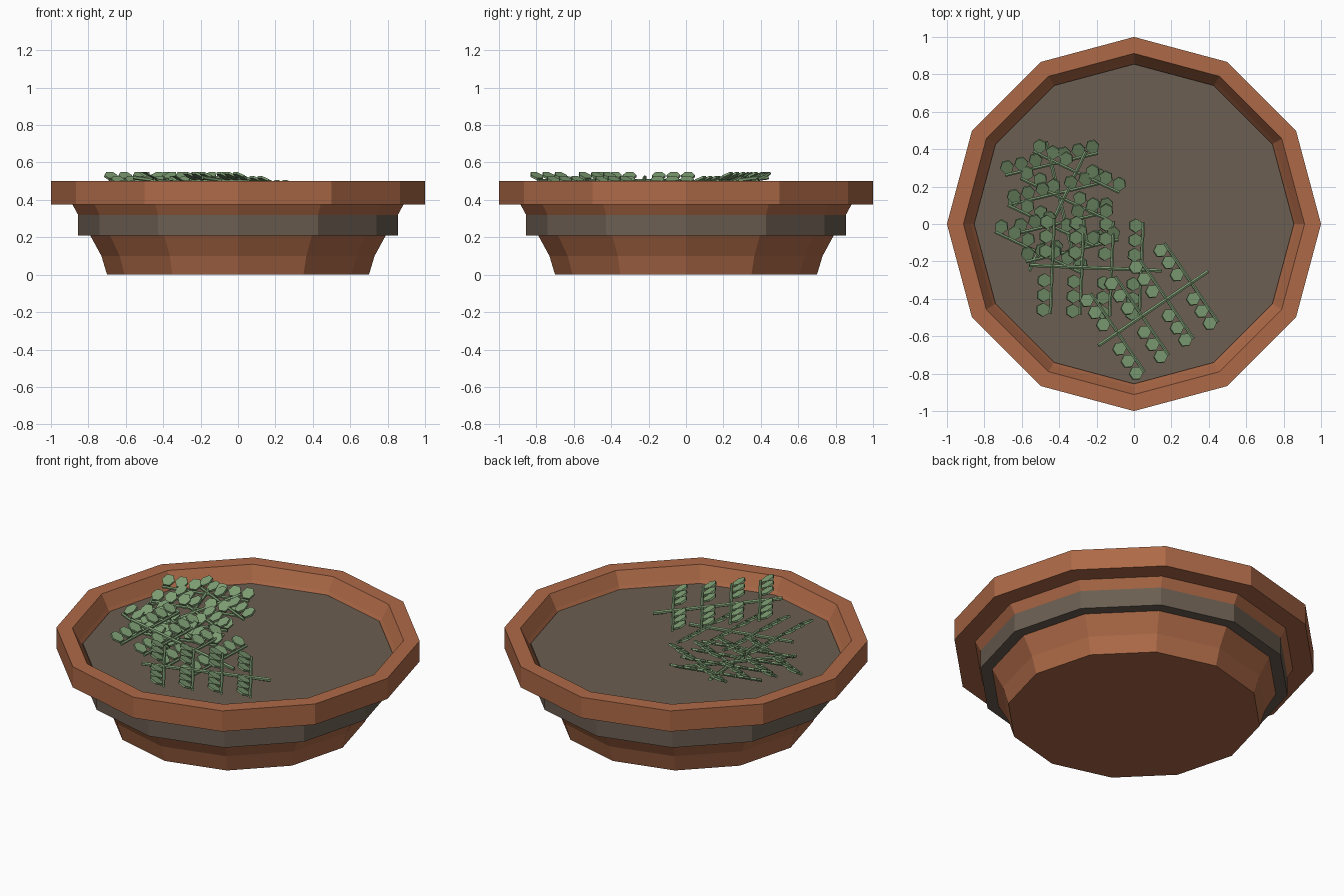
import bpy, bmesh, math
from mathutils import Matrix, Vector

if "Cube" in bpy.data.objects:
    bpy.data.objects.remove(bpy.data.objects["Cube"])


def material(name, rgb):
    m = bpy.data.materials.new(name)
    m.diffuse_color = (*rgb, 1)
    m.use_nodes = True
    m.node_tree.nodes["Principled BSDF"].inputs["Base Color"].default_value = m.diffuse_color
    return m


terracotta = material("terracotta", (0.42, 0.142, 0.063))
soil_brown = material("soil brown", (0.147, 0.112, 0.083))
leaf_green = material("leaf green", (0.205, 0.335, 0.17))


def finish(bm, name, mat):
    bmesh.ops.recalc_face_normals(bm, faces=bm.faces)
    me = bpy.data.meshes.new(name)
    bm.to_mesh(me)
    bm.free()
    me.materials.append(mat)
    ob = bpy.data.objects.new(name, me)
    bpy.context.collection.objects.link(ob)
    return ob


def lathe(name, profile, mat, sides=12):
    """Revolve (radius, z) points; both ends are capped."""
    bm = bmesh.new()
    rings = []
    for r, z in profile:
        rings.append([bm.verts.new((r * math.cos(2 * math.pi * i / sides),
                                    r * math.sin(2 * math.pi * i / sides), z))
                      for i in range(sides)])
    for a, b in zip(rings, rings[1:]):
        for i in range(sides):
            j = (i + 1) % sides
            bm.faces.new((a[i], a[j], b[j], b[i]))
    bm.faces.new(rings[0])
    bm.faces.new(rings[-1])
    return finish(bm, name, mat)


# Bowl: flared body, wide rim, sloped inner wall
lathe("pot", [(0.70, 0), (0.73, 0.10), (0.79, 0.21), (0.855, 0.32), (0.885, 0.375),
              (1.0, 0.375), (1.0, 0.5), (0.912, 0.5), (0.872, 0.425), (0.84, 0.375),
              (0.78, 0.30)], terracotta)

# Soil disc, which also shows as a band outside the bowl
lathe("soil", [(0.855, 0.21), (0.855, 0.41)], soil_brown)


def rod(bm, a, b, r):
    a, b = Vector(a), Vector(b)
    rot = (b - a).to_track_quat('Z', 'Y').to_matrix().to_4x4()
    bmesh.ops.create_cone(bm, cap_ends=True, segments=6, radius1=r, radius2=r,
                          depth=(b - a).length,
                          matrix=Matrix.Translation((a + b) / 2) @ rot)


def frond(name, start, end):
    """Stem from start to end, four cross branches, six raised leaves on each."""
    bm = bmesh.new()
    length = 0.715
    rod(bm, (0, 0, 0), (length, 0, 0), 0.011)
    for k in range(4):
        s = 0.125 + 0.16 * k
        rod(bm, (s, -0.255, 0), (s, 0.255, 0), 0.009)
        for v in (-0.235, -0.157, -0.078, 0.078, 0.157, 0.235):
            # leaf hinged on the branch, rising backwards
            mat = (Matrix.Translation((s, v, 0.002)) @ Matrix.Rotation(math.radians(20), 4, 'Y')
                   @ Matrix.Translation((-0.047, 0, 0)) @ Matrix.Diagonal((1, 0.9, 1, 1)))
            bmesh.ops.create_cone(bm, cap_ends=True, segments=6, radius1=0.041,
                                  radius2=0.041, depth=0.012, matrix=mat)
    ob = finish(bm, name, leaf_green)
    a, b = Vector((*start, 0.52)), Vector((*end, 0.425))
    x = (b - a).normalized()
    y = Vector((0, 0, 1)).cross(x).normalized()
    z = x.cross(y)
    ob.matrix_world = Matrix.Translation(a) @ Matrix((x, y, z)).transposed().to_4x4()


# Fallen fronds lying on the soil
for i, (start, end) in enumerate([((-0.19, -0.65), (0.40, -0.25)),
                                  ((-0.56, -0.22), (0.15, -0.25)),
                                  ((-0.47, 0.44), (-0.305, -0.25)),
                                  ((-0.256, 0.39), (-0.56, -0.25))]):
    frond(f"frond_{i + 1}", start, end)
